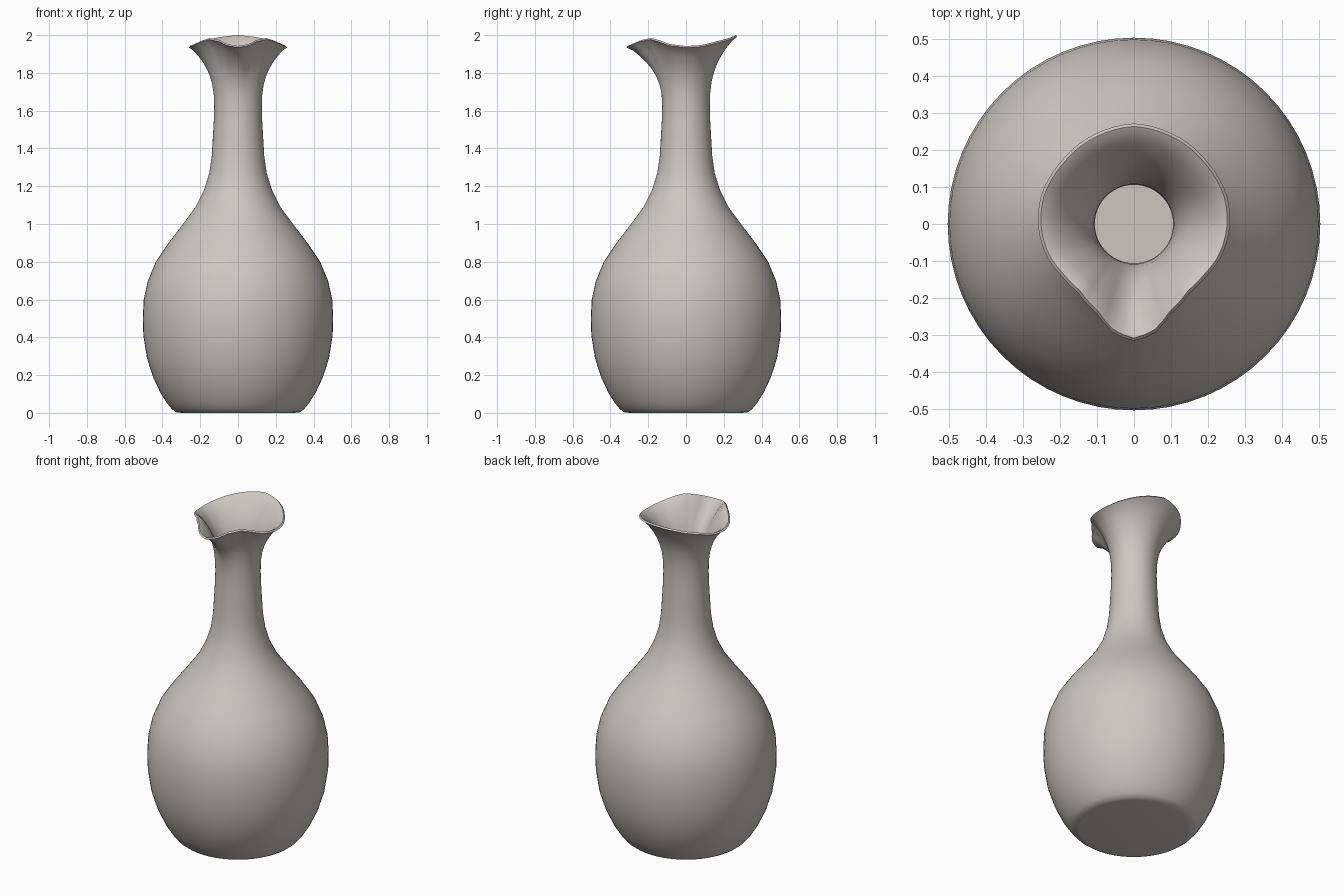
import bpy, bmesh, math

if "Cube" in bpy.data.objects:
    bpy.data.objects.remove(bpy.data.objects["Cube"])

SEG = 64
WALL = 0.02
NECK_Z = 1.62      # height where the flare starts
NECK_R = 0.126

# Body profile (radius, height), from foot to neck
body = [(0.30, 0.0), (0.33, 0.004), (0.35, 0.02), (0.375, 0.05), (0.41, 0.105), (0.45, 0.19),
        (0.482, 0.29), (0.501, 0.41), (0.504, 0.5), (0.499, 0.6), (0.477, 0.7),
        (0.435, 0.8), (0.368, 0.9), (0.291, 1.0), (0.225, 1.09), (0.18, 1.18),
        (0.152, 1.27), (0.139, 1.36), (0.133, 1.46), (0.128, 1.55), (NECK_R, NECK_Z)]

# Half of the rim: angle from the spout (-y), radius, height
rim = [(0, 0.316, 1.943), (9.5, 0.304, 1.95), (22.4, 0.263, 1.974), (38.7, 0.24, 1.985),
       (54, 0.241, 1.972), (69, 0.252, 1.953), (90, 0.26, 1.942), (108, 0.263, 1.947),
       (129.5, 0.26, 1.967), (160, 0.266, 1.991), (180, 0.272, 2.0)]


def rim_at(a):
    d = math.degrees(a) % 360
    d = min(d, 360 - d)
    for p, q in zip(rim, rim[1:]):
        if d <= q[0]:
            k = (d - p[0]) / (q[0] - p[0])
            return p[1] + (q[1] - p[1]) * k, p[2] + (q[2] - p[2]) * k
    return rim[-1][1:]


bm = bmesh.new()


def ring(fn):
    verts = []
    for i in range(SEG):
        a = 2 * math.pi * i / SEG
        r, z = fn(a)
        verts.append(bm.verts.new((r * math.sin(a), -r * math.cos(a), z)))
    return verts


def flare(t, dr=0.0, dz=0.0):
    def fn(a):
        R, Z = rim_at(a)
        return (NECK_R + (R - NECK_R) * t ** 2.6 + dr,
                NECK_Z + (Z - NECK_Z) * t + dz)
    return fn


steps = [0.2, 0.36, 0.5, 0.62, 0.73, 0.83, 0.92]
rings = [ring(lambda a, p=p: p) for p in body]                    # outer body
rings += [ring(flare(t)) for t in steps]                          # outer flare
rings += [ring(flare(1, 0, -0.008)), ring(flare(1, -0.008, 0)),   # rounded lip
          ring(flare(1, -0.022, -0.007))]
rings += [ring(flare(t, -WALL)) for t in reversed(steps)]         # inner flare
rings += [ring(lambda a, p=p: (p[0] - WALL, max(p[1], 0.02)))     # inner body
          for p in reversed(body[2:])]

for a, b in zip(rings, rings[1:]):
    for i in range(SEG):
        j = (i + 1) % SEG
        bm.faces.new((a[i], a[j], b[j], b[i]))
bm.faces.new(rings[0])      # underside
bm.faces.new(rings[-1])     # inner floor
bmesh.ops.recalc_face_normals(bm, faces=bm.faces)

mesh = bpy.data.meshes.new("vase")
bm.to_mesh(mesh)
bm.free()
vase = bpy.data.objects.new("vase", mesh)
bpy.context.collection.objects.link(vase)

# Warm grey ceramic
mat = bpy.data.materials.new("warm_grey_ceramic")
mat.diffuse_color = (0.60, 0.57, 0.53, 1)
mat.use_nodes = True
mat.node_tree.nodes["Principled BSDF"].inputs["Base Color"].default_value = mat.diffuse_color
mesh.materials.append(mat)

bpy.context.view_layer.objects.active = vase
vase.select_set(True)
bpy.ops.object.shade_smooth_by_angle(angle=math.radians(50))
